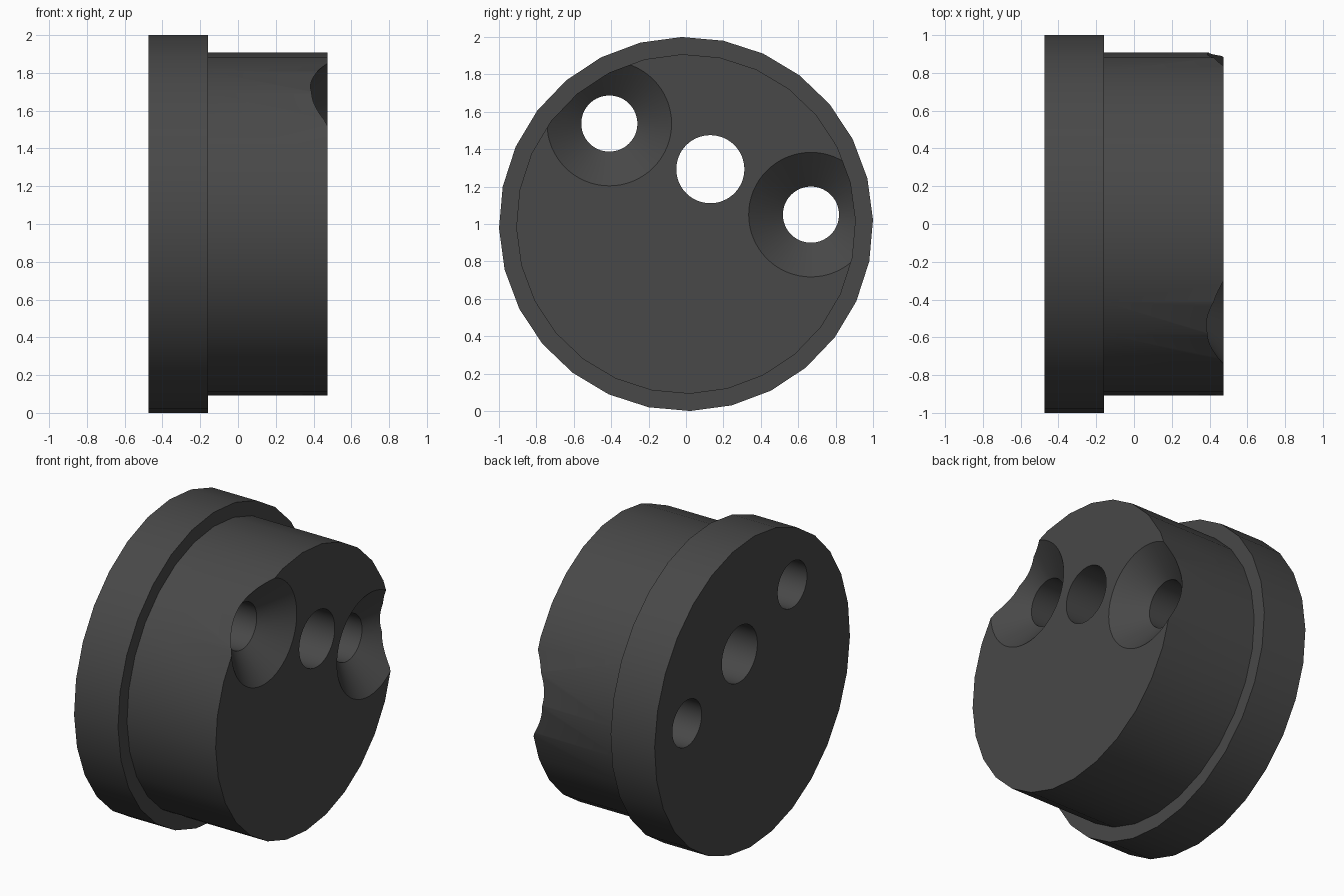
import bpy, bmesh, math

if "Cube" in bpy.data.objects:
    bpy.data.objects.remove(bpy.data.objects["Cube"])

grey = bpy.data.materials.new("dark grey")
grey.diffuse_color = (0.065, 0.065, 0.065, 1)
grey.use_nodes = True
grey.node_tree.nodes["Principled BSDF"].inputs["Base Color"].default_value = grey.diffuse_color


def turned(name, profile, sides, y=0, z=1, phase=0):
    """Closed solid turned about an axis along x from (x, radius) pairs."""
    bm = bmesh.new()
    rings = []
    for x, r in profile:
        rings.append([bm.verts.new((x, y + r * math.cos(phase + math.tau * i / sides),
                                    z + r * math.sin(phase + math.tau * i / sides)))
                      for i in range(sides)])
    for a, b in zip(rings, rings[1:]):
        for i in range(sides):
            j = (i + 1) % sides
            bm.faces.new((a[i], a[j], b[j], b[i]))
    bm.faces.new(rings[0])
    bm.faces.new(rings[-1])
    bmesh.ops.recalc_face_normals(bm, faces=bm.faces)
    mesh = bpy.data.meshes.new(name)
    bm.to_mesh(mesh)
    bm.free()
    mesh.materials.append(grey)
    obj = bpy.data.objects.new(name, mesh)
    bpy.context.collection.objects.link(obj)
    return obj


# Wide flange and narrower plug in one turned piece
plug = turned("flanged_plug",
              [(-0.475, 1.0), (-0.16, 1.0), (-0.16, 0.908), (0.475, 0.908)],
              28, phase=math.radians(1.3))

# Plain centre hole and two countersunk screw holes
straight = [(-0.6, 0.182), (0.6, 0.182)]
sunk = [(-0.6, 0.15), (0.316, 0.15), (0.475, 0.333), (0.527, 0.393)]
holes = [("centre_hole_cutter", straight, 0.13, 1.293),
         ("left_hole_cutter", sunk, -0.41, 1.537),
         ("right_hole_cutter", sunk, 0.668, 1.05)]

bpy.context.view_layer.objects.active = plug
plug.select_set(True)
for name, profile, y, z in holes:
    cutter = turned(name, profile, 64, y, z)
    cutter.hide_render = True
    mod = plug.modifiers.new(name, 'BOOLEAN')
    mod.operation = 'DIFFERENCE'
    mod.solver = 'EXACT'
    mod.object = cutter
    bpy.ops.object.modifier_apply(modifier=mod.name)
    bpy.data.objects.remove(cutter)

bpy.ops.object.shade_smooth_by_angle(angle=math.radians(30))
